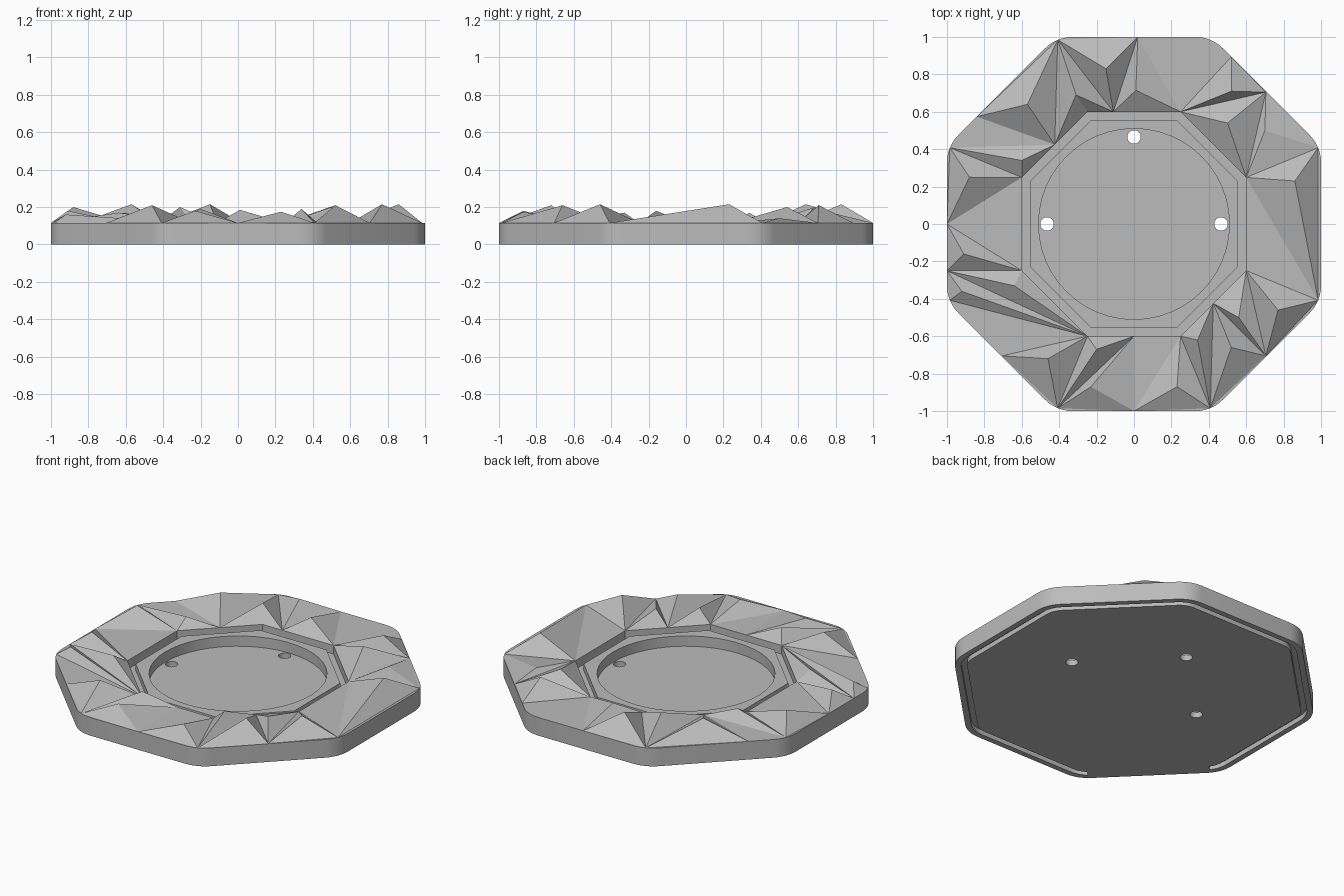
import bpy, bmesh
from math import pi, cos, sin, radians
from mathutils import Vector, Matrix

old = bpy.data.objects.get("Cube")
if old:
    bpy.data.objects.remove(old, do_unlink=True)

grey = bpy.data.materials.new("stone grey")
grey.use_nodes = True
grey.diffuse_color = (0.5, 0.5, 0.5, 1)
grey.node_tree.nodes["Principled BSDF"].inputs["Base Color"].default_value = (0.5, 0.5, 0.5, 1)

TOP = 0.115          # height of the flat rim
STEPS = 6            # segments per rounded corner


def finish(bm, name, smooth=False):
    mesh = bpy.data.meshes.new(name)
    bm.to_mesh(mesh)
    bm.free()
    mesh.materials.append(grey)
    obj = bpy.data.objects.new(name, mesh)
    bpy.context.collection.objects.link(obj)
    if smooth:
        bpy.ops.object.select_all(action='DESELECT')
        obj.select_set(True)
        bpy.context.view_layer.objects.active = obj
        bpy.ops.object.shade_smooth_by_angle(angle=radians(25))
    return obj


def octagon(apothem, radius, z):
    """Octagon with rounded corners; radius equal to apothem gives a circle."""
    points = []
    for k in range(8):
        corner = k * pi / 4 + pi / 8
        reach = (apothem - radius) / cos(pi / 8)
        for i in range(STEPS + 1):
            a = corner + (i / STEPS - 0.5) * pi / 4
            points.append(Vector((reach * cos(corner) + radius * cos(a),
                                  reach * sin(corner) + radius * sin(a), z)))
    return points


# Dish body: loops from the underside, around the rim and into the recess
SHARP = 0.0005
profile = [
    (0.93, 0.13, 0), (0.93, 0.13, 0.03), (0.965, 0.165, 0.03), (0.965, 0.165, 0),
    (1, 0.2, 0), (1, 0.2, TOP),
    (0.6, SHARP, TOP), (0.6, SHARP, 0.06), (0.555, SHARP, 0.06), (0.555, SHARP, 0.1),
    (0.51, 0.51, 0.1), (0.51, 0.51, 0.035),
]
bm = bmesh.new()
loops = [[bm.verts.new(p) for p in octagon(*level)] for level in profile]
for low, high in zip(loops, loops[1:]):
    for i in range(len(low)):
        j = (i + 1) % len(low)
        bm.faces.new((low[i], low[j], high[j], high[i]))
bm.faces.new(loops[0][::-1])
bm.faces.new(loops[-1])
bmesh.ops.remove_doubles(bm, verts=bm.verts, dist=0.001)
bmesh.ops.recalc_face_normals(bm, faces=bm.faces)
body = finish(bm, "dish_body")

# Three screw holes through the floor
bm = bmesh.new()
for x, y in ((0, 0.465), (-0.465, 0), (0.465, 0)):
    bmesh.ops.create_cone(bm, cap_ends=True, segments=32, radius1=0.036, radius2=0.036,
                          depth=0.2, matrix=Matrix.Translation((x, y, 0)))
cutter = finish(bm, "hole_cutter")
cutter.hide_render = True
cut = body.modifiers.new("holes", 'BOOLEAN')
cut.object = cutter
cut.operation = 'DIFFERENCE'
cut.solver = 'EXACT'
bpy.ops.object.select_all(action='DESELECT')
body.select_set(True)
bpy.context.view_layer.objects.active = body
bpy.ops.object.modifier_apply(modifier=cut.name)
bpy.data.objects.remove(cutter, do_unlink=True)
bpy.ops.object.shade_smooth_by_angle(angle=radians(25))

# Bridge that closes the underside groove along one diagonal side
bm = bmesh.new()
bmesh.ops.create_cube(bm, size=1, matrix=Matrix.Rotation(radians(225), 4, 'Z')
                      @ Matrix.Translation((0.9475, 0, 0.0155))
                      @ Matrix.Diagonal((0.037, 0.7, 0.031, 1)))
finish(bm, "groove_bridge")

# Anchor points of the faceted rim: capitals on the outer edge, small letters inside
C, D = 0.408, 0.985
anchors = {
    "A": (-C, D), "B": (0.02, 1), "E": (0.52, 0.894), "F": (0.705, 0.705),
    "G": (D, C), "H": (D, -C), "I": (0.705, -0.705), "J": (C, -D),
    "K": (0, -1), "L": (-C, -D), "M": (-0.705, -0.705), "N": (-D, -C),
    "O": (-1, -0.25), "P": (-1, 0), "Q": (-D, C), "R": (-0.84, 0.574),
    "a": (-0.424, 0.424), "b": (-0.249, 0.6), "c": (-0.11, 0.6), "d": (0.249, 0.6),
    "e": (0.6, 0.249), "f": (0.6, -0.249), "g": (0.424, -0.424), "h": (0.249, -0.6),
    "i": (0, -0.6), "j": (-0.249, -0.6), "k": (-0.6, -0.249), "l": (-0.6, 0.249),
}
# Each facet group is a low pyramid: its outline and its peak
peaks = {
    "ABc": (-0.15, 0.83, 0.215), "Acba": (-0.31, 0.69, 0.2), "cBd": (0.01, 0.715, 0.185),
    "dEF": (0.52, 0.71, 0.21), "dFe": (0.5, 0.54, 0.2), "FGe": (0.7, 0.5, 0.14),
    "eGH": (0.86, 0.23, 0.215), "fHI": (0.77, -0.46, 0.215), "fIg": (0.56, -0.5, 0.17),
    "gIJ": (0.52, -0.66, 0.21), "gJh": (0.34, -0.62, 0.19), "hJK": (0.23, -0.87, 0.175),
    "iKL": (-0.23, -0.87, 0.18), "jiL": (-0.2, -0.67, 0.19), "jLM": (-0.46, -0.72, 0.21),
    "jNO": (-0.92, -0.36, 0.16), "jOk": (-0.64, -0.33, 0.17), "kOP": (-0.91, -0.16, 0.18),
    "lPQ": (-0.88, 0.25, 0.2), "lQa": (-0.6, 0.34, 0.17), "aRA": (-0.57, 0.64, 0.215),
}
bm = bmesh.new()
for outline, peak in peaks.items():
    tip = bm.verts.new(peak)
    ring = [bm.verts.new((*anchors[n], TOP)) for n in outline]
    for i, v in enumerate(ring):
        face = bm.faces.new((v, ring[(i + 1) % len(ring)], tip))
        face.normal_update()
        if face.normal.z < 0:
            face.normal_flip()
finish(bm, "faceted_rim")
